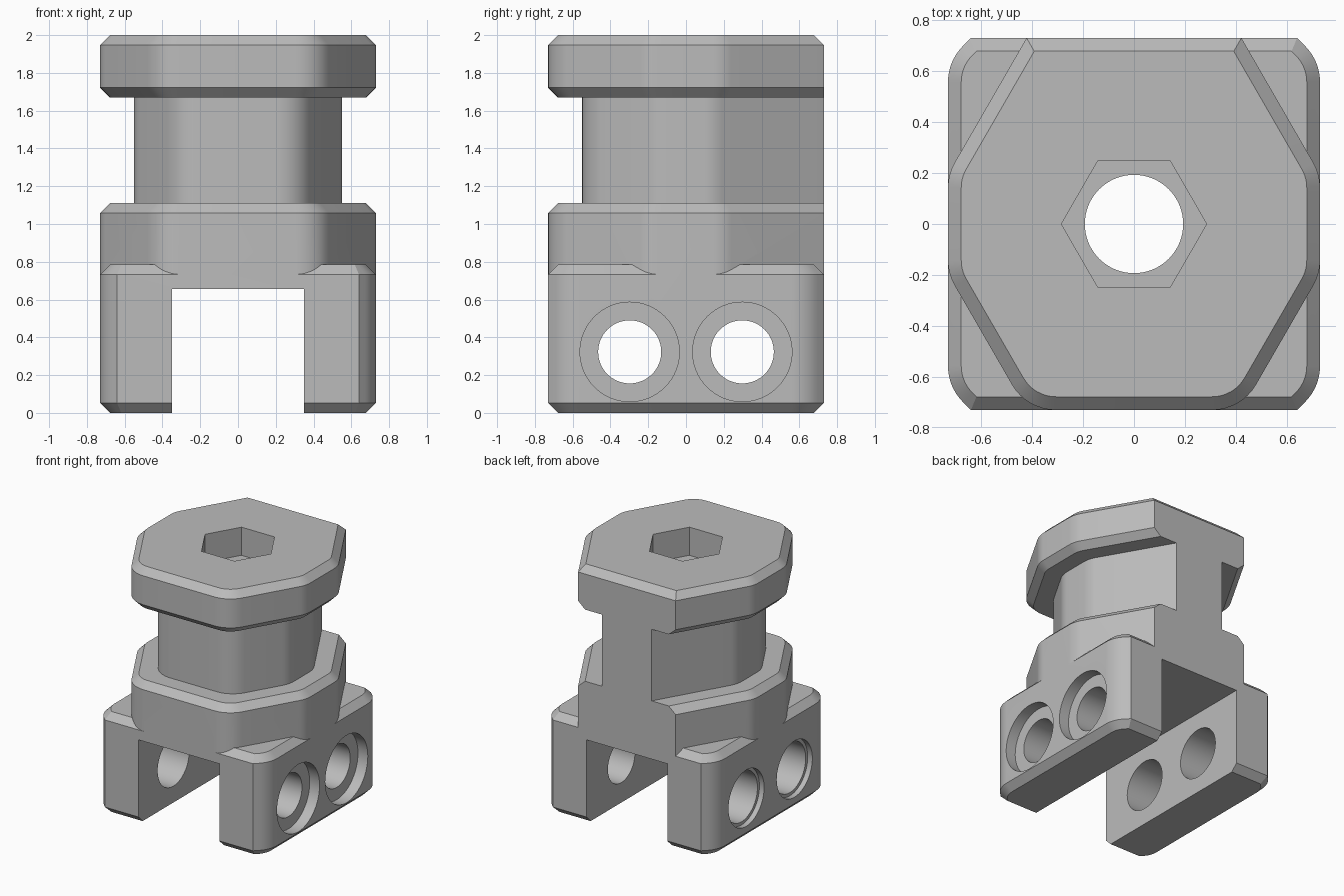
import bpy, bmesh, math
from mathutils import Vector, Matrix

if "Cube" in bpy.data.objects:
    bpy.data.objects.remove(bpy.data.objects["Cube"])

HALF = 0.73      # half width of the part
BEVEL = 0.052    # chamfer size
ROUND = 0.2      # fillet radius on upright edges
SLOT_TOP = 0.655


def fillet(points, steps=8):
    """Round the corners of a closed outline given as (x, y, radius)."""
    out = []
    for i, (x, y, r) in enumerate(points):
        p = Vector((x, y))
        if r <= 0:
            out.append(p)
            continue
        u = (Vector(points[i - 1][:2]) - p).normalized()
        v = (Vector(points[(i + 1) % len(points)][:2]) - p).normalized()
        half = u.angle(v) / 2
        centre = p + (u + v).normalized() * r / math.sin(half)
        a = p + u * r / math.tan(half) - centre
        b = p + v * r / math.tan(half) - centre
        turn = a.angle(b)
        for k in range(steps + 1):
            t = k / steps
            out.append(centre + (a * math.sin((1 - t) * turn) + b * math.sin(t * turn)) / math.sin(turn))
    return out


def loft(name, levels, back=None):
    """Skin stacked outlines; back is the number of levels sharing one flat rear face."""
    bm = bmesh.new()
    rings = [[bm.verts.new((p[0], p[1], z)) for p in ring] for z, ring in levels]
    for i, (low, high) in enumerate(zip(rings, rings[1:])):
        n = len(low)
        closed = back is None or i >= back - 1
        for j in range(n if closed else n - 1):
            k = (j + 1) % n
            bm.faces.new((low[j], low[k], high[k], high[j]))
    bm.faces.new(rings[0][::-1])
    bm.faces.new(rings[-1])
    if back:
        bm.faces.new([r[0] for r in rings[:back]] + [r[-1] for r in reversed(rings[:back])])
    bmesh.ops.recalc_face_normals(bm, faces=bm.faces)
    mesh = bpy.data.meshes.new(name)
    bm.to_mesh(mesh)
    bm.free()
    obj = bpy.data.objects.new(name, mesh)
    bpy.context.collection.objects.link(obj)
    return obj


def prism(name, radius, z0, z1, sides=64):
    ring = [(radius * math.cos(i * math.tau / sides), radius * math.sin(i * math.tau / sides))
            for i in range(sides)]
    return loft(name, [(z0, ring), (z1, ring)])


def combine(target, tool, operation):
    tool.hide_render = True
    mod = target.modifiers.new(operation.lower(), 'BOOLEAN')
    mod.operation, mod.solver, mod.object = operation, 'EXACT', tool
    bpy.context.view_layer.objects.active = target
    bpy.ops.object.modifier_apply(modifier=mod.name)
    bpy.data.objects.remove(tool)


def base_outline(inset):
    h = HALF - inset
    c = 1.37 - math.sqrt(2) * inset - h
    r = ROUND - inset
    return fillet([(c, -h, 0), (h, -c, r), (h, c, r), (c, h, 0),
                   (-c, h, 0), (-h, c, r), (-h, -c, r), (-c, -h, 0)])


def column_outline(apothem, back=HALF):
    """Hexagon with trimmed side points, running on to a flat back."""
    s = apothem * math.tan(math.radians(15))
    f = apothem * math.tan(math.radians(30))
    r = ROUND - (BEVEL if apothem == HALF - BEVEL else 0)
    x = (apothem - back / 2) / math.cos(math.radians(30))
    right = [(x, back, 0), (apothem, s, r), (apothem, -s, r), (f, -apothem, r)]
    return fillet(right + [(-px, py, pr) for px, py, pr in reversed(right)])


# Forked base block
body = loft("clamp_body", [(0, base_outline(BEVEL)), (BEVEL, base_outline(0)),
                           (0.785 - BEVEL, base_outline(0)), (0.785, base_outline(BEVEL))])

# Flange, neck and head as one column
INNER, NECK = HALF - BEVEL, 0.55
column = loft("column", [
    (0.5, column_outline(HALF)),
    (1.11 - BEVEL, column_outline(HALF)), (1.11, column_outline(INNER)),
    (1.11, column_outline(NECK)), (1.67, column_outline(NECK)),
    (1.67, column_outline(INNER)), (1.67 + BEVEL, column_outline(HALF)),
    (2 - BEVEL, column_outline(HALF)), (2, column_outline(INNER, INNER))], back=8)
combine(body, column, 'UNION')

# Slot between the two legs
slot = [(-0.35, -1), (0.35, -1), (0.35, 1), (-0.35, 1)]
combine(body, loft("slot_cutter", [(-0.2, slot), (SLOT_TOP, slot)]), 'DIFFERENCE')

# Hexagonal socket and bore down the middle
combine(body, prism("socket_cutter", 0.285, 1.78, 2.2, 6), 'DIFFERENCE')
combine(body, prism("bore_cutter", 0.193, 0.5, 1.9), 'DIFFERENCE')

# Cross holes with stepped mouths: (radius, x start, x end)
for y in (-0.298, 0.298):
    for radius, x0, x1 in ((0.167, 0.2, 0.9), (0.263, 0.645, 0.9),
                           (0.195, -0.9, -0.2), (0.22, -0.9, -0.69)):
        hole = prism("hole_cutter", radius, x0, x1)
        hole.data.transform(Matrix.Translation((0, y, 0.323)) @ Matrix.Rotation(math.pi / 2, 4, 'Y'))
        combine(body, hole, 'DIFFERENCE')

# Single grey finish
grey = bpy.data.materials.new("plain_grey")
grey.use_nodes = True
colour = (0.5, 0.5, 0.5, 1)
grey.diffuse_color = colour
grey.node_tree.nodes["Principled BSDF"].inputs["Base Color"].default_value = colour
body.data.materials.clear()
body.data.materials.append(grey)
for face in body.data.polygons:
    face.material_index = 0

# Smooth the fillets, keep the chamfers crisp
bpy.ops.object.select_all(action='DESELECT')
body.select_set(True)
bpy.context.view_layer.objects.active = body
bpy.ops.object.shade_smooth_by_angle(angle=math.radians(25))
